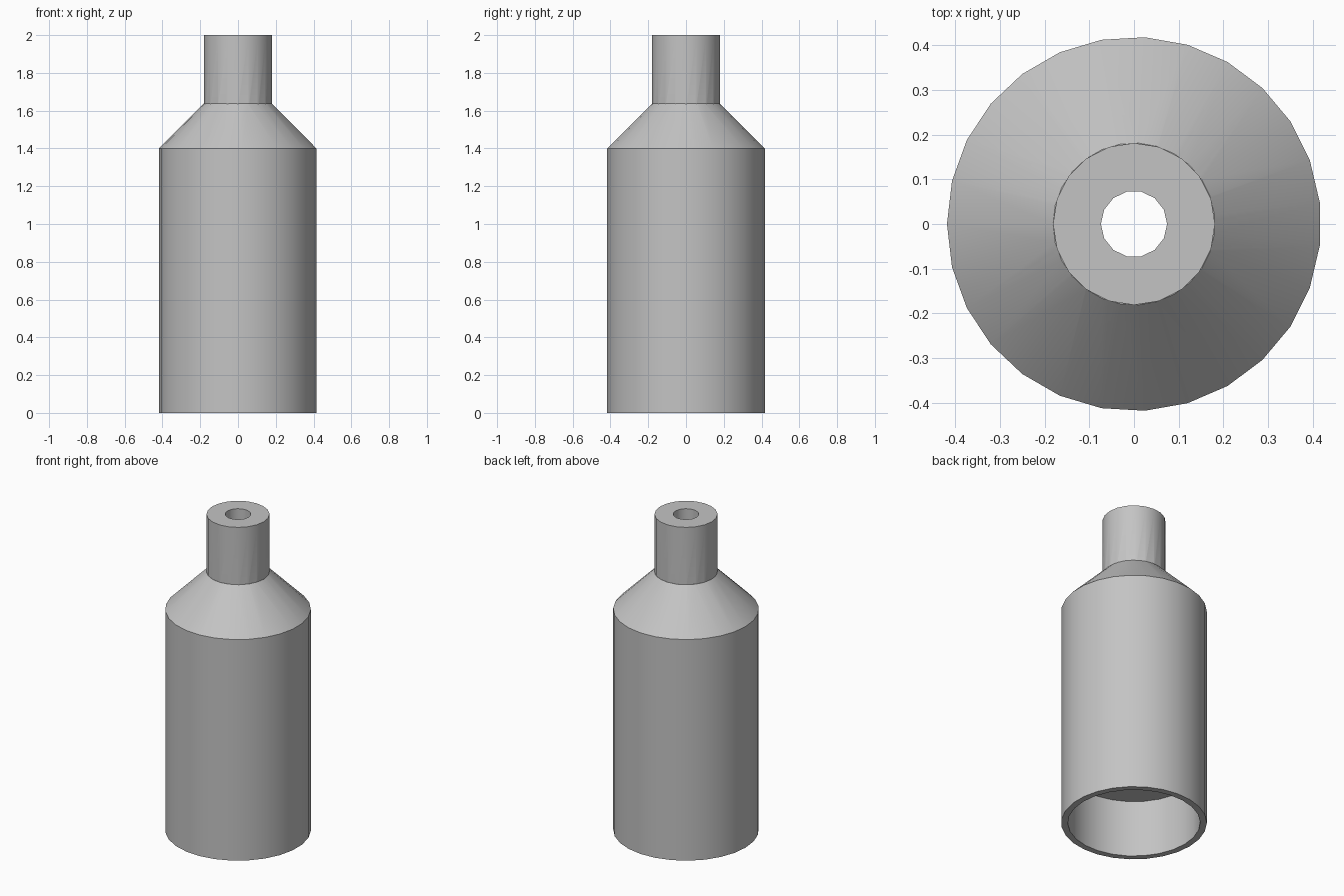
import bpy
import bmesh
import math

default = bpy.data.objects.get("Cube")
if default:
    bpy.data.objects.remove(default, do_unlink=True)

grey = bpy.data.materials.new("plain_grey")
grey.use_nodes = True
colour = (0.55, 0.55, 0.55, 1)
grey.diffuse_color = colour
grey.node_tree.nodes["Principled BSDF"].inputs["Base Color"].default_value = colour


def turned(name, sides, profile, start=0.0):
    """Closed solid turned about z from (radius, height) pairs, bottom first."""
    bm = bmesh.new()
    rings = []
    for r, z in profile:
        angles = [start + math.tau * i / sides for i in range(sides)]
        rings.append([bm.verts.new((r * math.cos(a), r * math.sin(a), z)) for a in angles])
    for low, high in zip(rings, rings[1:]):
        for i in range(sides):
            j = (i + 1) % sides
            bm.faces.new((low[i], low[j], high[j], high[i]))
    bm.faces.new(rings[0][::-1])
    bm.faces.new(rings[-1])
    mesh = bpy.data.meshes.new(name)
    bm.to_mesh(mesh)
    bm.free()
    mesh.materials.append(grey)
    obj = bpy.data.objects.new(name, mesh)
    bpy.context.collection.objects.link(obj)
    return obj


def combine(target, tool, operation):
    """Apply a boolean, then discard the tool solid."""
    bpy.context.view_layer.objects.active = target
    mod = target.modifiers.new(tool.name, "BOOLEAN")
    mod.operation = operation
    mod.solver = "EXACT"
    mod.object = tool
    bpy.ops.object.modifier_apply(modifier=mod.name)
    bpy.data.objects.remove(tool, do_unlink=True)


# Body with sloping shoulder
body = turned("bottle_body", 27, [(0.418, 0), (0.418, 1.4), (0.181, 1.637)], math.pi)

# Neck rising from the shoulder
combine(body, turned("neck", 20, [(0.181, 1.5), (0.181, 2)]), "UNION")

# Socket in the base and narrow bore right through
combine(body, turned("base_socket", 26, [(0.38, -0.1), (0.38, 0.36)]), "DIFFERENCE")
combine(body, turned("bore", 14, [(0.074, 0.2), (0.074, 2.1)]), "DIFFERENCE")

# Smooth walls with crisp rims
bpy.ops.object.select_all(action="DESELECT")
body.select_set(True)
bpy.context.view_layer.objects.active = body
bpy.ops.object.shade_smooth_by_angle(angle=math.radians(30))
